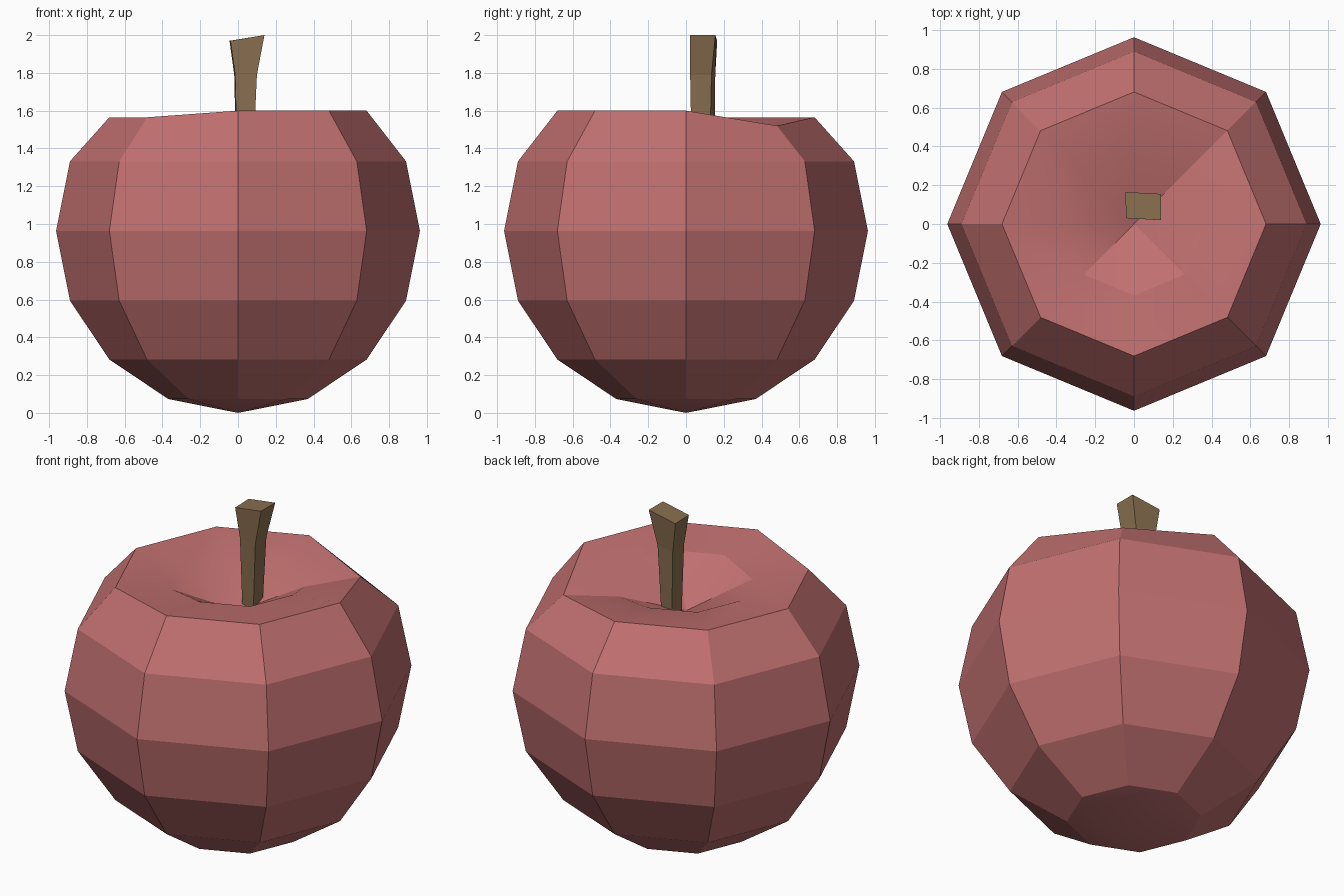
import bpy, bmesh
from math import sin, cos, pi, radians

if "Cube" in bpy.data.objects:
    bpy.data.objects.remove(bpy.data.objects["Cube"])


def material(name, color):
    m = bpy.data.materials.new(name)
    m.diffuse_color = color
    m.use_nodes = True
    m.node_tree.nodes["Principled BSDF"].inputs["Base Color"].default_value = m.diffuse_color
    return m


def make_object(name, bm, mat):
    bmesh.ops.recalc_face_normals(bm, faces=bm.faces)
    mesh = bpy.data.meshes.new(name)
    bm.to_mesh(mesh)
    bm.free()
    obj = bpy.data.objects.new(name, mesh)
    bpy.context.collection.objects.link(obj)
    mesh.materials.append(mat)
    return obj


def bridge(bm, a, b):
    n = len(a)
    for i in range(n):
        j = (i + 1) % n
        bm.faces.new((a[i], a[j], b[j], b[i]))


# Fruit: eight-sided sphere whose top is pushed into a slightly uneven dent
R, SIDES = 0.963, 8
rim_z = [1.60, 1.52, 1.565, 1.565, 1.565, 1.565, 1.60, 1.60]
bm = bmesh.new()
rings = []
for k in range(1, 8):
    a = k * pi / 8
    ring = []
    for i in range(SIDES):
        t = 2 * pi * i / SIDES
        z = R - R * cos(a)
        if k == 6:
            z = rim_z[i]
        elif k == 7:
            z = rim_z[i] - 0.035
        ring.append(bm.verts.new((R * sin(a) * cos(t), R * sin(a) * sin(t), z)))
    rings.append(ring)
for a, b in zip(rings, rings[1:]):
    bridge(bm, a, b)
for ring, z in ((rings[0], 0.0), (rings[-1], 1.37)):
    pole = bm.verts.new((0, 0, z))
    for i in range(SIDES):
        bm.faces.new((ring[i], ring[(i + 1) % SIDES], pole))
fruit = make_object("fruit_body", bm, material("red_skin", (0.53, 0.16, 0.16, 1)))

# Stem: square section, flaring and leaning towards the top
sections = [
    [(-0.01, 0.15, 1.35), (0.075, 0.125, 1.35), (0.08, 0.03, 1.35), (-0.005, 0.05, 1.35)],
    [(-0.02, 0.155, 1.79), (0.095, 0.135, 1.79), (0.10, 0.022, 1.79), (-0.015, 0.04, 1.79)],
    [(-0.045, 0.165, 1.97), (0.14, 0.155, 2.0), (0.14, 0.02, 2.0), (-0.04, 0.03, 1.97)],
]
bm = bmesh.new()
loops = [[bm.verts.new(p) for p in s] for s in sections]
for a, b in zip(loops, loops[1:]):
    bridge(bm, a, b)
bm.faces.new(loops[0])
bm.faces.new(loops[-1])
make_object("stem", bm, material("brown_stem", (0.25, 0.16, 0.08, 1)))

# Only the shallow dent is smooth; the outside stays faceted
bpy.context.view_layer.objects.active = fruit
fruit.select_set(True)
bpy.ops.object.shade_smooth_by_angle(angle=radians(19))
